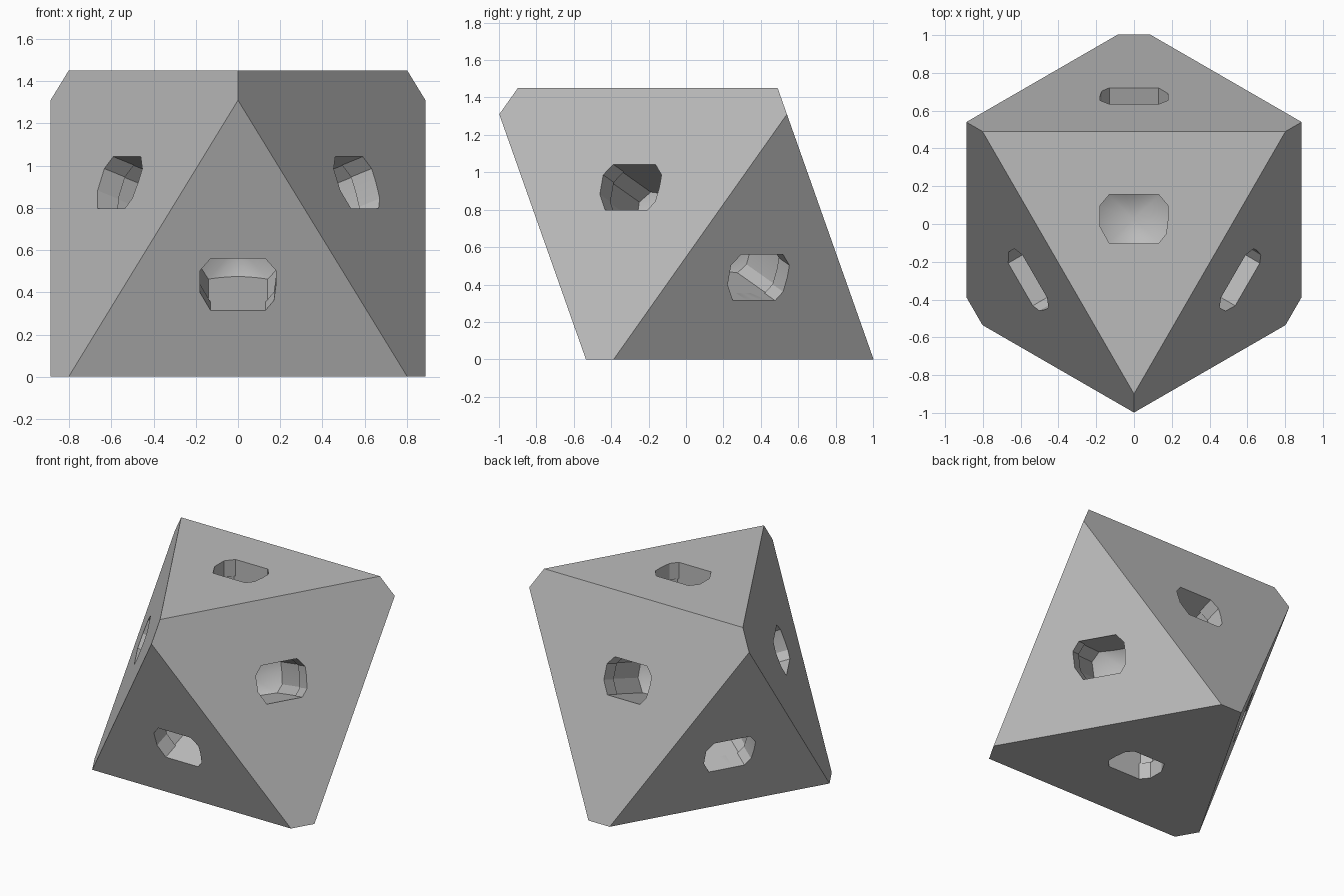
import bpy, bmesh, math
from mathutils import Vector, Matrix

if "Cube" in bpy.data.objects:
    bpy.data.objects.remove(bpy.data.objects["Cube"])

# One plain grey for the whole solid
grey = bpy.data.materials.new("stone_grey")
grey.use_nodes = True
color = (0.5, 0.5, 0.5, 1)
grey.diffuse_color = color
grey.node_tree.nodes["Principled BSDF"].inputs["Base Color"].default_value = color

CENTRE = Vector((0, 0.027, 0.69))
NEAR, FAR = 0.69, 0.76          # distances of the two alternating face sets

# Face directions: one tetrahedral set near the centre, its opposites further out
near_dirs = [Vector((0, 0, -1))]
for k in range(3):
    a = math.radians(90 + 120 * k)
    near_dirs.append(Vector((math.cos(a) * math.sqrt(8) / 3, math.sin(a) * math.sqrt(8) / 3, 1 / 3)))
faces = [(n, NEAR) for n in near_dirs] + [(-n, FAR) for n in near_dirs]


def make_object(name, bm):
    bmesh.ops.recalc_face_normals(bm, faces=bm.faces)
    mesh = bpy.data.meshes.new(name)
    bm.to_mesh(mesh)
    bm.free()
    mesh.materials.append(grey)
    obj = bpy.data.objects.new(name, mesh)
    bpy.context.collection.objects.link(obj)
    return obj


# Body: a block trimmed by the eight face planes
bm = bmesh.new()
bmesh.ops.create_cube(bm, size=6)
for n, d in faces:
    cut = bmesh.ops.bisect_plane(bm, geom=bm.verts[:] + bm.edges[:] + bm.faces[:],
                                 plane_co=CENTRE + n * d, plane_no=n, clear_outer=True)
    rim = [e for e in cut["geom_cut"] if isinstance(e, bmesh.types.BMEdge)]
    bmesh.ops.edgeloop_fill(bm, edges=rim)
body = make_object("octahedral_body", bm)

# Outline of a pit, with each side split so the conical floor meets it in an arc
corners = [(-.13, .13), (-.18, .07), (-.18, -.04), (-.13, -.13),
           (.13, -.13), (.17, -.08), (.18, 0), (.18, .07), (.13, .13)]
outline = []
for i, p in enumerate(corners):
    p, q = Vector(p), Vector(corners[(i + 1) % len(corners)])
    steps = 6 if (q - p).length > 0.2 else 1
    outline += [p.lerp(q, s / steps) for s in range(steps)]


def pit_cutter(n, d):
    """Prism with a slight undercut at the sides and a conical floor."""
    u = Vector((1, 0, 0)) if abs(n.z) > 0.9 else Vector((0, 0, 1)).cross(n).normalized()
    v = n.cross(u)
    frame = Matrix((u, v, n)).transposed()
    bm = bmesh.new()

    def ring(depth, widen):
        pts = [Vector((p.x * widen, p.y)) for p in outline]
        return [bm.verts.new(CENTRE + frame @ Vector((p.x, p.y, d - depth(p)))) for p in pts]

    rings = [ring(lambda p: -0.05, 1), ring(lambda p: 0.12, 1), ring(lambda p: 0.12, 1.08),
             ring(lambda p: 0.56 - 0.6 * p.length, 1.08)]
    apex = bm.verts.new(CENTRE + n * (d - 0.56))
    bm.faces.new(rings[0])
    count = len(outline)
    for i in range(count):
        j = (i + 1) % count
        for a, b in zip(rings, rings[1:]):
            quad = (a[i], a[j], b[j], b[i])
            bm.faces.new(quad)
        bm.faces.new((rings[-1][i], rings[-1][j], apex))
    bmesh.ops.dissolve_degenerate(bm, dist=1e-5, edges=bm.edges)
    return make_object("pit_cutter", bm)


# Sink one pit into every face
for n, d in faces:
    cutter = pit_cutter(n, d)
    cutter.hide_render = True
    mod = body.modifiers.new("pit", "BOOLEAN")
    mod.operation = "DIFFERENCE"
    mod.solver = "EXACT"
    mod.object = cutter
    bpy.context.view_layer.objects.active = body
    bpy.ops.object.modifier_apply(modifier=mod.name)
    bpy.data.objects.remove(cutter)

# Smooth only the shallow floor facets
bpy.ops.object.select_all(action="DESELECT")
body.select_set(True)
bpy.context.view_layer.objects.active = body
bpy.ops.object.shade_smooth_by_angle(angle=math.radians(25))
